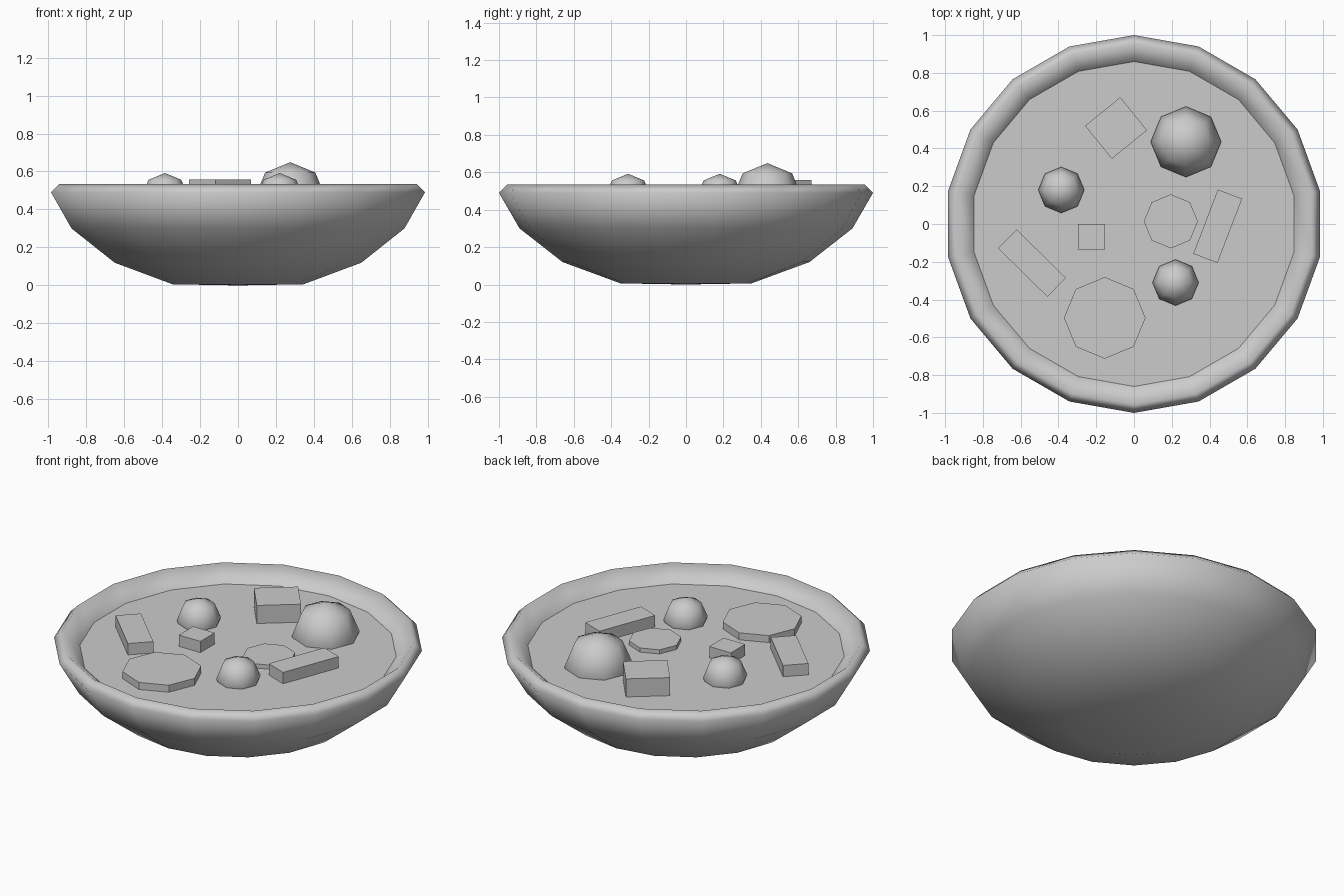
import bpy, bmesh
from math import radians, cos, sin, pi
from mathutils import Matrix

if "Cube" in bpy.data.objects:
    bpy.data.objects.remove(bpy.data.objects["Cube"])

FILL_Z = 0.45   # surface of the soup


def finish(name, bm, smooth=False):
    bmesh.ops.recalc_face_normals(bm, faces=bm.faces)
    mesh = bpy.data.meshes.new(name)
    bm.to_mesh(mesh)
    bm.free()
    for p in mesh.polygons:
        p.use_smooth = smooth
    ob = bpy.data.objects.new(name, mesh)
    bpy.context.collection.objects.link(ob)
    return ob


def lathe(name, profile, sides):
    """Spin a profile that starts and ends on the axis."""
    bm = bmesh.new()
    rings = []
    for r, z in profile:
        if r == 0:
            rings.append([bm.verts.new((0, 0, z))] * sides)
        else:
            rings.append([bm.verts.new((r * cos(pi / 2 + 2 * pi * i / sides),
                                        r * sin(pi / 2 + 2 * pi * i / sides), z))
                          for i in range(sides)])
    for a, b in zip(rings, rings[1:]):
        for i in range(sides):
            j = (i + 1) % sides
            bm.faces.new(dict.fromkeys((a[i], a[j], b[j], b[i])))
    return finish(name, bm, smooth=True)


def disc(name, x, y, radius, z0, z1, sides):
    bm = bmesh.new()
    bmesh.ops.create_cone(bm, cap_ends=True, segments=sides, radius1=radius, radius2=radius,
                          depth=z1 - z0, matrix=Matrix.Translation((x, y, (z0 + z1) / 2)))
    return finish(name, bm)


def chunk(name, x, y, length, width, top, angle):
    z0 = FILL_Z - 0.04
    bm = bmesh.new()
    bmesh.ops.create_cube(bm, size=1, matrix=Matrix.Translation((x, y, (z0 + top) / 2))
                          @ Matrix.Rotation(radians(angle), 4, 'Z')
                          @ Matrix.Diagonal((length, width, top - z0, 1)))
    return finish(name, bm)


def ball(name, x, y, z, radius):
    bm = bmesh.new()
    bmesh.ops.create_uvsphere(bm, u_segments=8, v_segments=4, radius=radius,
                              matrix=Matrix.Translation((x, y, z)))
    return finish(name, bm, smooth=True)


# Bowl: outer wall, rounded rim, inner wall
lathe("bowl", [(0, 0), (0.35, 0.006), (0.66, 0.12), (0.89, 0.30), (1.0, 0.49),
               (0.955, 0.535), (0.86, FILL_Z), (0.77, 0.32), (0.56, 0.18),
               (0.3, 0.09), (0, 0.08)], 18)

# Soup surface
soup = bmesh.new()
bmesh.ops.create_circle(soup, cap_ends=True, segments=18, radius=0.862,
                        matrix=Matrix.Translation((0, 0, FILL_Z)))
finish("soup", soup)

# Round dumplings
ball("dumpling_large", 0.275, 0.435, 0.462, 0.187)
ball("dumpling_left", -0.385, 0.18, 0.47, 0.122)
ball("dumpling_front", 0.22, -0.31, 0.47, 0.122)

# Vegetable slices
disc("slice_large", -0.155, -0.497, 0.216, 0.42, 0.492, 8)
disc("slice_small", 0.195, 0.014, 0.143, 0.42, 0.475, 8)

# Chopped pieces
chunk("chunk_back", -0.095, 0.508, 0.24, 0.225, 0.558, 39)
chunk("cube_small", -0.225, -0.068, 0.143, 0.135, 0.517, 0)
chunk("stick_left", -0.54, -0.207, 0.366, 0.14, 0.518, -44.5)
chunk("stick_right", 0.443, -0.012, 0.364, 0.137, 0.518, 69)
